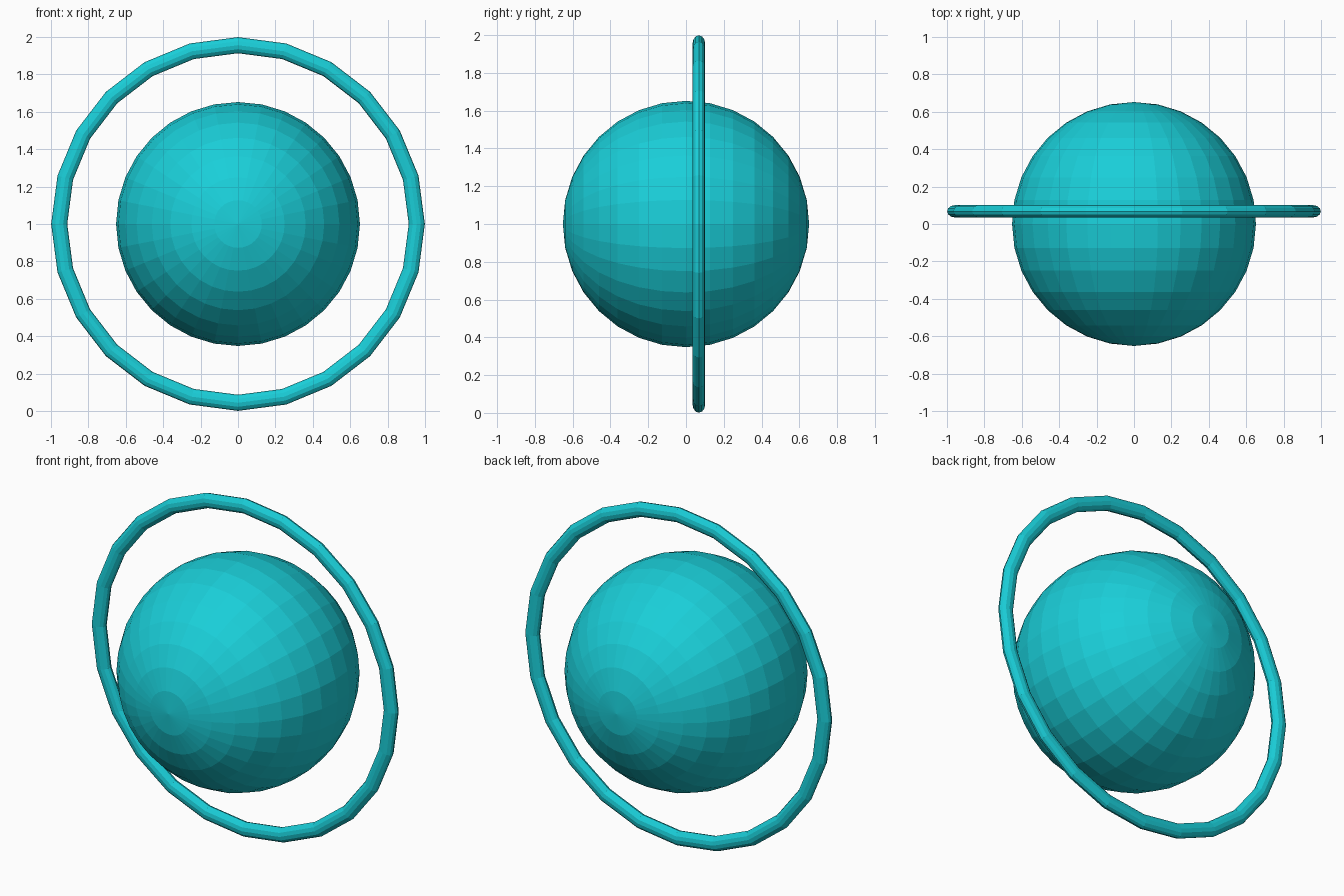
import bpy
from math import radians

if "Cube" in bpy.data.objects:
    bpy.data.objects.remove(bpy.data.objects["Cube"])

teal = bpy.data.materials.new("teal")
teal.diffuse_color = (0.01, 0.62, 0.69, 1)
teal.use_nodes = True
teal.node_tree.nodes["Principled BSDF"].inputs["Base Color"].default_value = teal.diffuse_color


def finish(name, scale=(1, 1, 1)):
    ob = bpy.context.object
    ob.name = name
    ob.scale = scale
    ob.data.materials.append(teal)
    bpy.ops.object.shade_flat()
    return ob


# Globe, poles pointing to front and back
bpy.ops.mesh.primitive_uv_sphere_add(segments=32, ring_count=16, radius=0.652,
                                     location=(0, 0, 1), rotation=(radians(90), 0, 0))
finish("globe")

# Upright ring around the globe, slightly behind its middle and flattened front to back
bpy.ops.mesh.primitive_torus_add(major_segments=24, minor_segments=12,
                                 major_radius=0.956, minor_radius=0.043,
                                 location=(0, 0.068, 1), rotation=(radians(90), 0, 0))
finish("ring", (1, 1, 0.77))
